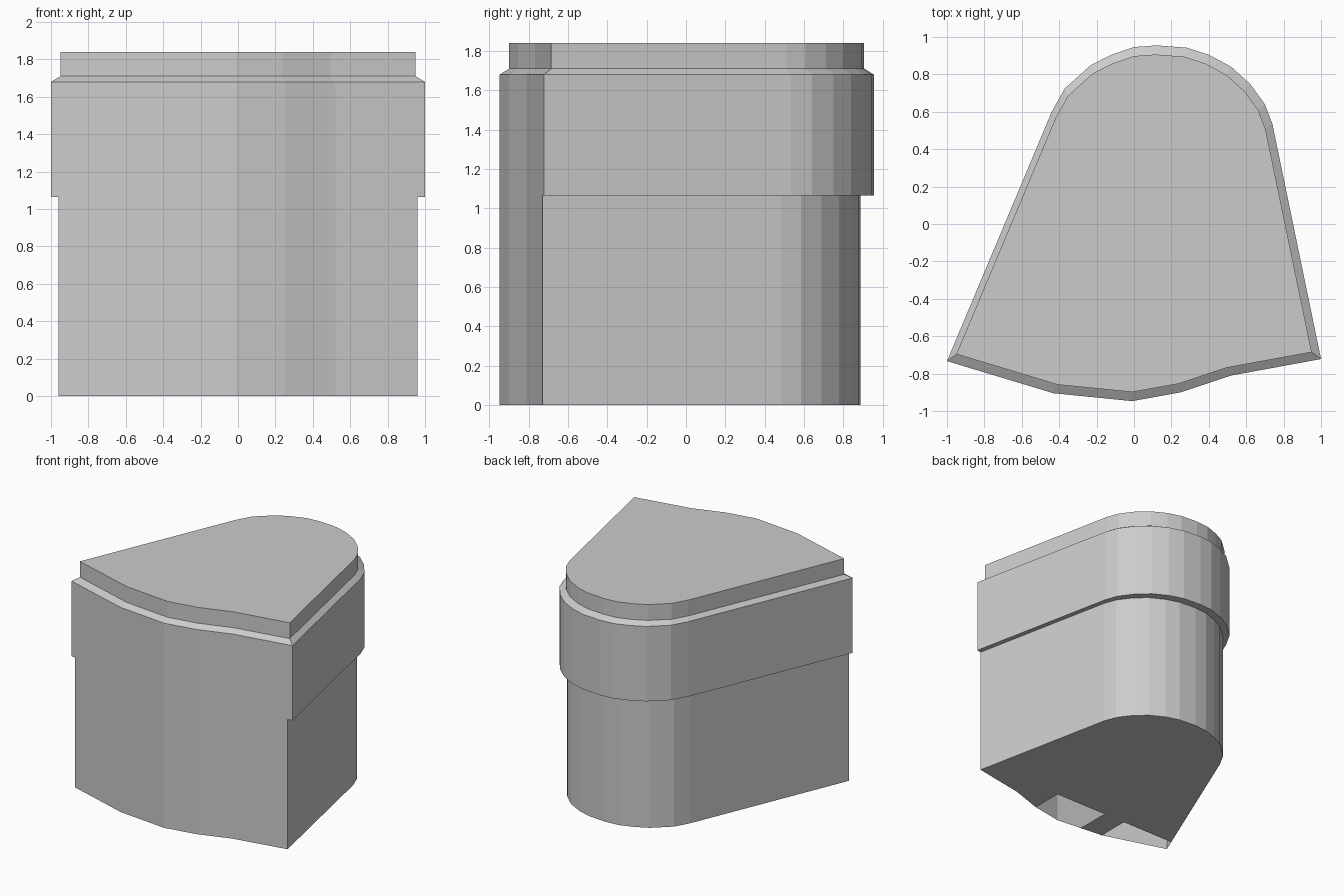
import bpy, bmesh

if "Cube" in bpy.data.objects:
    bpy.data.objects.remove(bpy.data.objects["Cube"])

# Outer collar outline, counter-clockwise: wavy front, straight sides, round back
front = [(-1, -.733), (-.43, -.905), (-.25, -.923), (-.01, -.947), (.25, -.9), (.52, -.81), (1, -.722)]
back = [(.74, .535), (.70, .64), (.62, .75), (.52, .84), (.40, .905), (.28, .943), (.12, .955),
        (0, .946), (-.12, .905), (-.23, .85), (-.37, .725), (-.44, .6)]
collar = front + back
top = [(x * .95, y * .949) for x, y in collar]
# Lower body: flush with the collar at the front, set in at the sides and back
body = ([(-.96, -.743)] + front[1:-1] + [(.96, -.729)]
        + [(x * .96, -.74 + (y + .735) * .963) for x, y in back])

bm = bmesh.new()
sections = [(body, 0), (body, 1.065), (collar, 1.065), (collar, 1.68), (top, 1.71), (top, 1.84)]
rings = []
for k, (outline, z) in enumerate(sections):
    ring = []
    for i, (x, y) in enumerate(outline):
        # the step reuses the body vertices along the flush front
        shared = k == 2 and 0 < i < len(front) - 1
        ring.append(rings[1][i] if shared else bm.verts.new((x, y, z)))
    rings.append(ring)

# Walls, step ledge and bevel
n = len(collar)
for a, b in zip(rings, rings[1:]):
    for i in range(n):
        j = (i + 1) % n
        loop = list(dict.fromkeys([a[i], a[j], b[j], b[i]]))
        if len(loop) > 2:
            bm.faces.new(loop)

# Lid and underside
bm.faces.new(rings[-1])
bm.faces.new(rings[0][::-1])

# Two openings along the front of the underside
def under_faces():
    return [f for f in bm.faces if all(v.co.z < .001 for v in f.verts)]

def cut(co, no):
    faces = under_faces()
    geom = set(faces)
    for f in faces:
        geom.update(f.edges)
        geom.update(f.verts)
    bmesh.ops.bisect_plane(bm, geom=list(geom), plane_co=co, plane_no=no, dist=.0005)

cut((0, -.636, 0), (0, 1, 0))
for x in (-.43, -.23, .25):
    cut((x, 0, 0), (1, 0, 0))
holes = []
for f in under_faces():
    c = f.calc_center_median()
    if c.y < -.636 and (c.x < -.43 or -.23 < c.x < .25):
        holes.append(f)
bmesh.ops.delete(bm, geom=holes, context='FACES')
bmesh.ops.triangulate(bm, faces=[f for f in bm.faces if len(f.verts) > 4])
bmesh.ops.recalc_face_normals(bm, faces=bm.faces[:])

mesh = bpy.data.meshes.new("stepped_block")
bm.to_mesh(mesh)
bm.free()
obj = bpy.data.objects.new("stepped_block", mesh)
bpy.context.collection.objects.link(obj)
